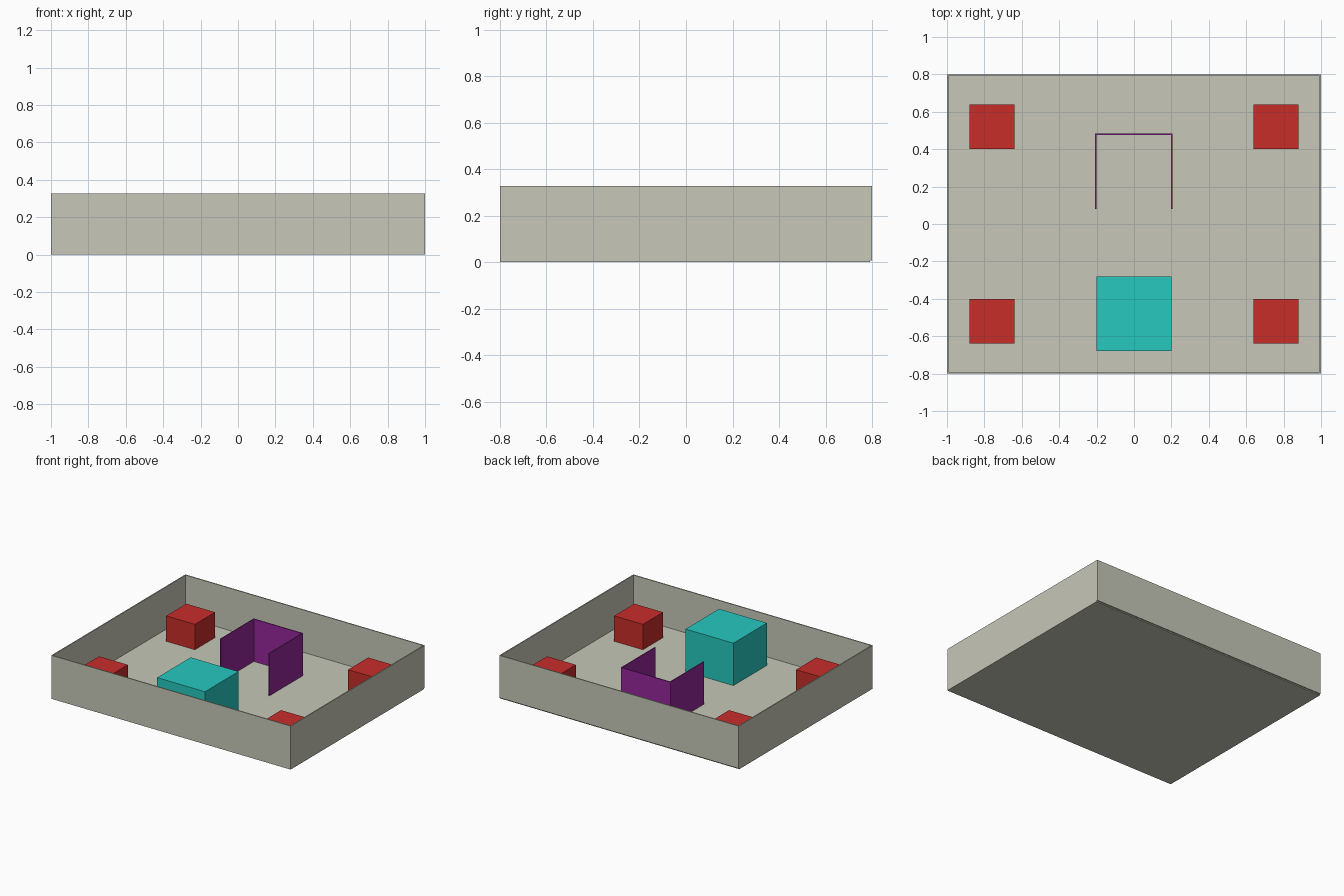
import bpy

if "Cube" in bpy.data.objects:
    bpy.data.objects.remove(bpy.data.objects["Cube"])

T = 0.008      # sheet thickness
TOP = 0.328    # top of walls and tall parts


def material(name, rgb):
    mat = bpy.data.materials.new(name)
    mat.diffuse_color = (*rgb, 1.0)
    mat.use_nodes = True
    mat.node_tree.nodes["Principled BSDF"].inputs["Base Color"].default_value = mat.diffuse_color
    return mat


def box(name, lo, hi, mat):
    """Axis-aligned box between two opposite corners."""
    bpy.ops.mesh.primitive_cube_add(
        size=1, location=[(a + b) / 2 for a, b in zip(lo, hi)])
    ob = bpy.context.object
    ob.name = name
    ob.scale = [b - a for a, b in zip(lo, hi)]
    bpy.ops.object.transform_apply(location=False, rotation=False, scale=True)
    ob.data.materials.append(mat)
    return ob


stone = material("stone", (0.57, 0.58, 0.48))
red = material("red", (0.58, 0.026, 0.023))
cyan = material("cyan", (0.02, 0.58, 0.52))
purple = material("purple", (0.30, 0.02, 0.33))

# Floor, stopping just short of the back wall
box("floor", (-1, -0.8, 0), (1, 0.8 - T, T), stone)

# Perimeter walls
box("front_wall", (-1, -0.8, T), (1, -0.8 + T, TOP), stone)
box("back_wall", (-1, 0.8 - T, T), (1, 0.8, TOP), stone)
box("left_wall", (-1, -0.8 + T, T), (-1 + T, 0.8 - T, TOP), stone)
box("right_wall", (1 - T, -0.8 + T, T), (1, 0.8 - T, TOP), stone)

# Four corner booths
for side, x in (("left", -0.76), ("right", 0.76)):
    for end, y in (("front", -0.52), ("back", 0.52)):
        box(f"{end}_{side}_booth", (x - 0.12, y - 0.12, T),
            (x + 0.12, y + 0.12, 0.2), red)

# Large central block near the front
box("center_block", (-0.2, -0.68, T), (0.2, -0.28, TOP), cyan)

# Three-sided partition, open towards the front
box("partition_back", (-0.208, 0.476, T), (0.206, 0.484, TOP), purple)
box("partition_left", (-0.208, 0.08, T), (-0.2, 0.476, TOP), purple)
box("partition_right", (0.198, 0.08, T), (0.206, 0.476, TOP), purple)
